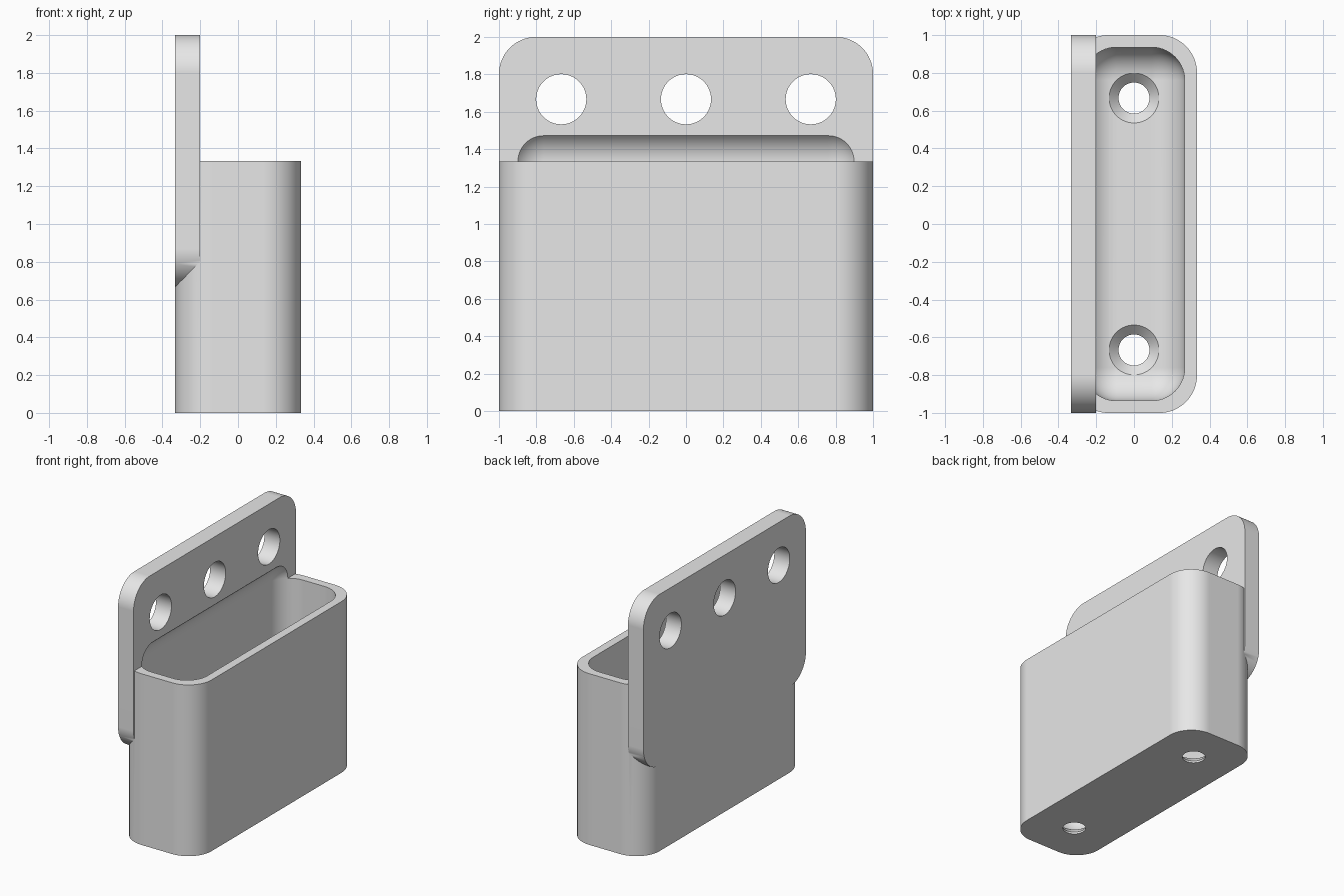
import bpy
import bmesh
from math import sin, cos, pi
from mathutils import Vector

old = bpy.data.objects.get("Cube")
if old:
    bpy.data.objects.remove(old, do_unlink=True)

grey = bpy.data.materials.new("light grey plastic")
grey.use_nodes = True
grey.diffuse_color = (0.8, 0.8, 0.8, 1)
grey.node_tree.nodes["Principled BSDF"].inputs["Base Color"].default_value = (0.8, 0.8, 0.8, 1)

DEPTH, WIDTH = 1 / 3, 1.0        # half sizes of the holder
RIM, PLATE_FRONT = 4 / 3, -0.2
CORNER, INNER_CORNER, WALL = 0.2, 0.175, 0.065


def add_object(name, bm):
    bmesh.ops.recalc_face_normals(bm, faces=bm.faces)
    mesh = bpy.data.meshes.new(name)
    bm.to_mesh(mesh)
    bm.free()
    mesh.materials.append(grey)
    obj = bpy.data.objects.new(name, mesh)
    bpy.context.collection.objects.link(obj)
    return obj


def loft(name, rings):
    """Skin a list of equally long point rings and cap both ends."""
    bm = bmesh.new()
    loops = [[bm.verts.new(p) for p in ring] for ring in rings]
    for a, b in zip(loops, loops[1:]):
        for i in range(len(a)):
            bm.faces.new((a[i - 1], a[i], b[i], b[i - 1]))
    bm.faces.new(loops[0])
    bm.faces.new(loops[-1])
    return add_object(name, bm)


def rounded_rect(half_u, half_v, radius, steps=16):
    points = []
    for quarter, (su, sv) in enumerate(((1, 1), (-1, 1), (-1, -1), (1, -1))):
        for i in range(steps + 1):
            a = (quarter + i / steps) * pi / 2
            points.append((su * (half_u - radius) + radius * cos(a),
                           sv * (half_v - radius) + radius * sin(a)))
    return points


def circle(radius, count=64):
    return [(radius * cos(2 * pi * i / count), radius * sin(2 * pi * i / count))
            for i in range(count)]


def boolean(target, other, operation):
    mod = target.modifiers.new(operation.title(), 'BOOLEAN')
    mod.operation = operation
    mod.solver = 'EXACT'
    mod.object = other
    bpy.context.view_layer.objects.active = target
    bpy.ops.object.modifier_apply(modifier=mod.name)
    bpy.data.objects.remove(other, do_unlink=True)


# Box body, an upright rounded prism
outline = rounded_rect(DEPTH, WIDTH, CORNER)
holder = loft("wall_holder", [[(x, y, z) for x, y in outline] for z in (0, RIM)])

# Mounting plate on the back of the box
outline = rounded_rect(WIDTH, 2 / 3, CORNER)
plate = loft("mounting_plate", [[(x, y, RIM + z) for y, z in outline]
                                for x in (-DEPTH, PLATE_FRONT)])
boolean(holder, plate, 'UNION')

# Pocket with all edges rounded, which also scoops into the plate above the rim
low = Vector((-DEPTH + WALL, -WIDTH + WALL, WALL))
high = Vector((DEPTH - WALL, WIDTH - WALL, RIM + INNER_CORNER))
bm = bmesh.new()
bmesh.ops.create_cube(bm, size=1)
bmesh.ops.scale(bm, vec=high - low, verts=bm.verts)
bmesh.ops.translate(bm, vec=(low + high) / 2, verts=bm.verts)
bmesh.ops.bevel(bm, geom=list(bm.edges), offset=INNER_CORNER, segments=14,
                profile=0.5, affect='EDGES')
boolean(holder, add_object("pocket_cutter", bm), 'DIFFERENCE')

# Three round holes through the plate
for cy in (-2 / 3, 0, 2 / 3):
    cutter = loft("plate_hole_cutter", [[(x, cy + y, 5 / 3 + z) for y, z in circle(0.134)]
                                        for x in (-0.5, -0.1)])
    boolean(holder, cutter, 'DIFFERENCE')

# Two countersunk screw holes in the floor
for cy in (-2 / 3, 2 / 3):
    profile = ((0.082, -0.1), (0.082, WALL - 0.05), (0.132, WALL), (0.132, 0.15))
    cutter = loft("screw_hole_cutter", [[(x, cy + y, z) for x, y in circle(r)]
                                        for r, z in profile])
    boolean(holder, cutter, 'DIFFERENCE')

# Smooth curves, crisp edges
bpy.ops.object.select_all(action='DESELECT')
holder.select_set(True)
bpy.context.view_layer.objects.active = holder
bpy.ops.object.shade_smooth_by_angle(angle=pi / 6)
normals = holder.modifiers.new("Weighted normals", 'WEIGHTED_NORMAL')
normals.keep_sharp = True
